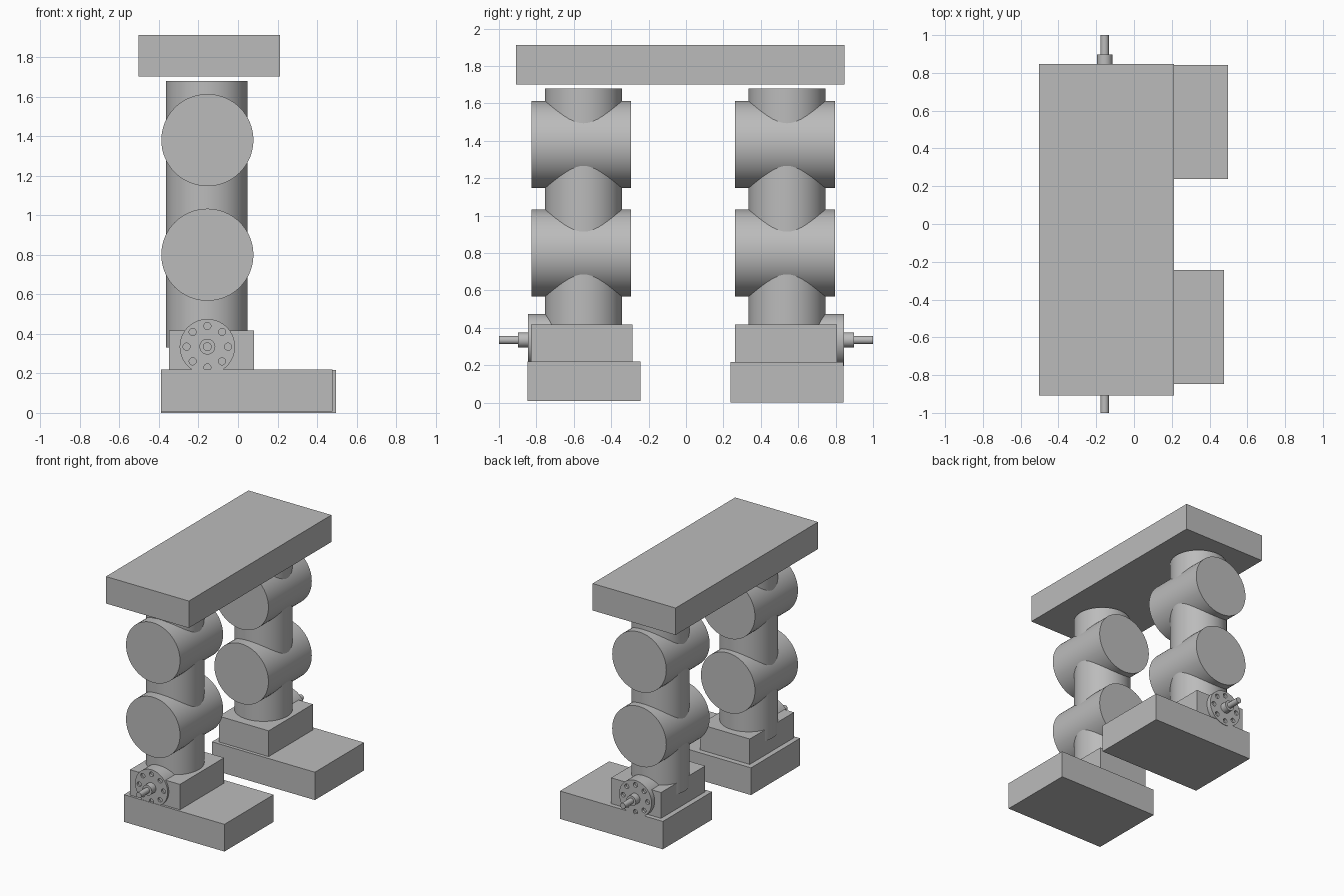
import bpy
import math
from math import pi

cube = bpy.data.objects.get("Cube")
if cube:
    bpy.data.objects.remove(cube, do_unlink=True)

# Single material for the whole machine
grey = bpy.data.materials.new("plain grey")
grey.use_nodes = True
COLOUR = (0.5, 0.5, 0.5, 1)
grey.diffuse_color = COLOUR
grey.node_tree.nodes["Principled BSDF"].inputs["Base Color"].default_value = COLOUR


def box(name, x, y, z):
    """Box given by its (low, high) range on each axis."""
    ranges = (x, y, z)
    bpy.ops.mesh.primitive_cube_add(size=1, location=[sum(r) / 2 for r in ranges])
    ob = bpy.context.object
    ob.name = name
    ob.scale = [r[1] - r[0] for r in ranges]
    bpy.ops.object.transform_apply(location=False, rotation=False, scale=True)
    ob.data.materials.append(grey)
    return ob


def cylinder(name, radius, centre, length, along_y=True, sides=64):
    bpy.ops.mesh.primitive_cylinder_add(
        vertices=sides, radius=radius, depth=length, location=centre,
        rotation=(pi / 2 if along_y else 0, 0, 0))
    ob = bpy.context.object
    ob.name = name
    ob.data.materials.append(grey)
    bpy.ops.object.shade_smooth_by_angle(angle=math.radians(30))
    return ob


def rod(name, radius, z, y0, y1, sides=64):
    """Cylinder along y on the leg axis."""
    return cylinder(name, radius, (AXIS_X, (y0 + y1) / 2, z), abs(y1 - y0), sides=sides)


AXIS_X = -0.155
ANKLE_Z = 0.335


def flange(name, side):
    """Ankle drum with a ring of blind bolt holes in its outer face."""
    face = side * 0.845
    drum = rod(name, 0.14, ANKLE_Z, face, side * 0.6)
    for i in range(8):
        a = i * pi / 4
        cutter = cylinder("bolt_hole_cutter", 0.018,
                          (AXIS_X + 0.105 * math.cos(a), face, ANKLE_Z + 0.105 * math.sin(a)),
                          0.04, sides=20)
        cutter.hide_render = True
        cut = drum.modifiers.new("bolt hole", 'BOOLEAN')
        cut.object = cutter
        cut.solver = 'EXACT'
        bpy.context.view_layer.objects.active = drum
        bpy.ops.object.modifier_apply(modifier=cut.name)
        bpy.data.objects.remove(cutter, do_unlink=True)
    bpy.ops.object.select_all(action='DESELECT')
    drum.select_set(True)
    bpy.context.view_layer.objects.active = drum
    bpy.ops.object.shade_smooth_by_angle(angle=math.radians(30))


def leg(label, side, foot_x, foot_y, foot_z, block_y, joint_y, column_y):
    box(label + "_foot", (-0.39, foot_x), foot_y, foot_z)
    box(label + "_ankle_block", (-0.35, 0.08), block_y, (0.21, 0.418))
    # Upright column with two crosswise joint drums
    cylinder(label + "_column", 0.206, (AXIS_X - 0.003, column_y, 1.005), 1.35, along_y=False)
    for part, z in (("knee", 0.8), ("hip", 1.38)):
        rod(label + "_" + part + "_joint", 0.233, z, *joint_y)
    # Ankle flange and stepped shaft
    flange(label + "_ankle_flange", side)
    rod(label + "_shaft_collar", 0.04, ANKLE_Z, side * 0.8, side * 0.897, 32)
    rod(label + "_shaft", 0.022, ANKLE_Z, side * 0.88, side, 32)


leg("front", -1, 0.477, (-0.848, -0.243), (0.008, 0.22),
    (-0.83, -0.285), (-0.825, -0.295), -0.548)
leg("back", 1, 0.497, (0.237, 0.842), (0, 0.217),
    (0.263, 0.807), (0.263, 0.797), 0.54)

# Top platform
box("platform", (-0.503, 0.212), (-0.908, 0.847), (1.702, 1.912))
